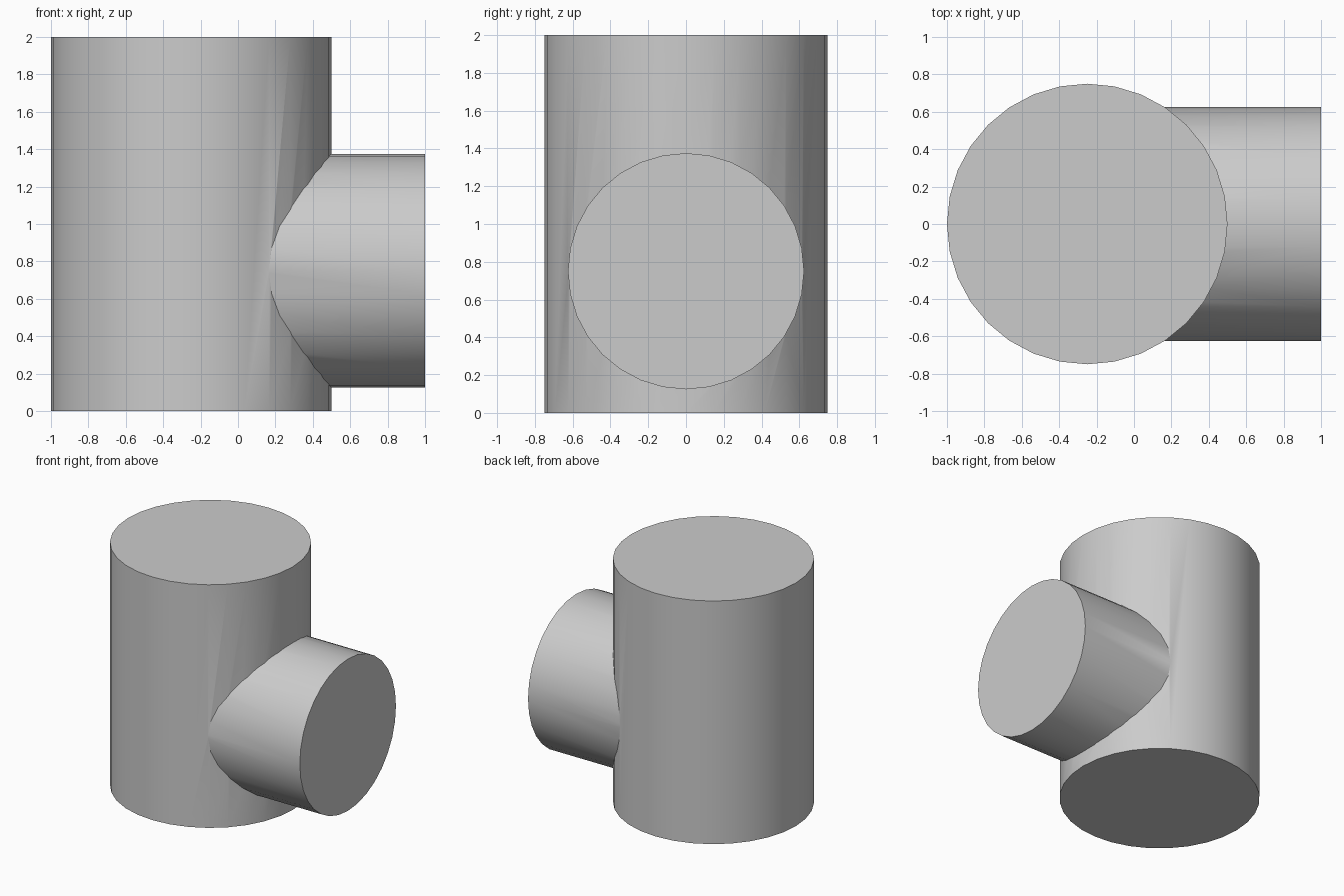
import bpy
from math import radians

cube = bpy.data.objects.get("Cube")
if cube:
    bpy.data.objects.remove(cube, do_unlink=True)

# Single grey material
GREY = (0.6, 0.6, 0.6, 1)
grey = bpy.data.materials.new("light_grey")
grey.use_nodes = True
grey.diffuse_color = GREY
grey.node_tree.nodes["Principled BSDF"].inputs["Base Color"].default_value = GREY


def cylinder(name, radius, depth, location, rotation=(0, 0, 0)):
    bpy.ops.mesh.primitive_cylinder_add(
        vertices=32, radius=radius, depth=depth, location=location, rotation=rotation)
    obj = bpy.context.object
    obj.name = name
    obj.data.materials.append(grey)
    return obj


# Side branch, reaching from the axis of the main pipe to the right-hand end
branch = cylinder("side_branch", 0.625, 1.25, (0.375, 0, 0.75), (0, radians(90), 0))

# Upright main pipe, fused with the branch
pipe = cylinder("pipe_tee", 0.75, 2, (-0.25, 0, 1))
union = pipe.modifiers.new("fuse_branch", "BOOLEAN")
union.operation = "UNION"
union.solver = "EXACT"
union.object = branch
bpy.ops.object.modifier_apply(modifier=union.name)
bpy.data.objects.remove(branch, do_unlink=True)

# Smooth walls with crisp caps and a crisp joint
bpy.ops.object.shade_smooth_by_angle(angle=radians(30))
